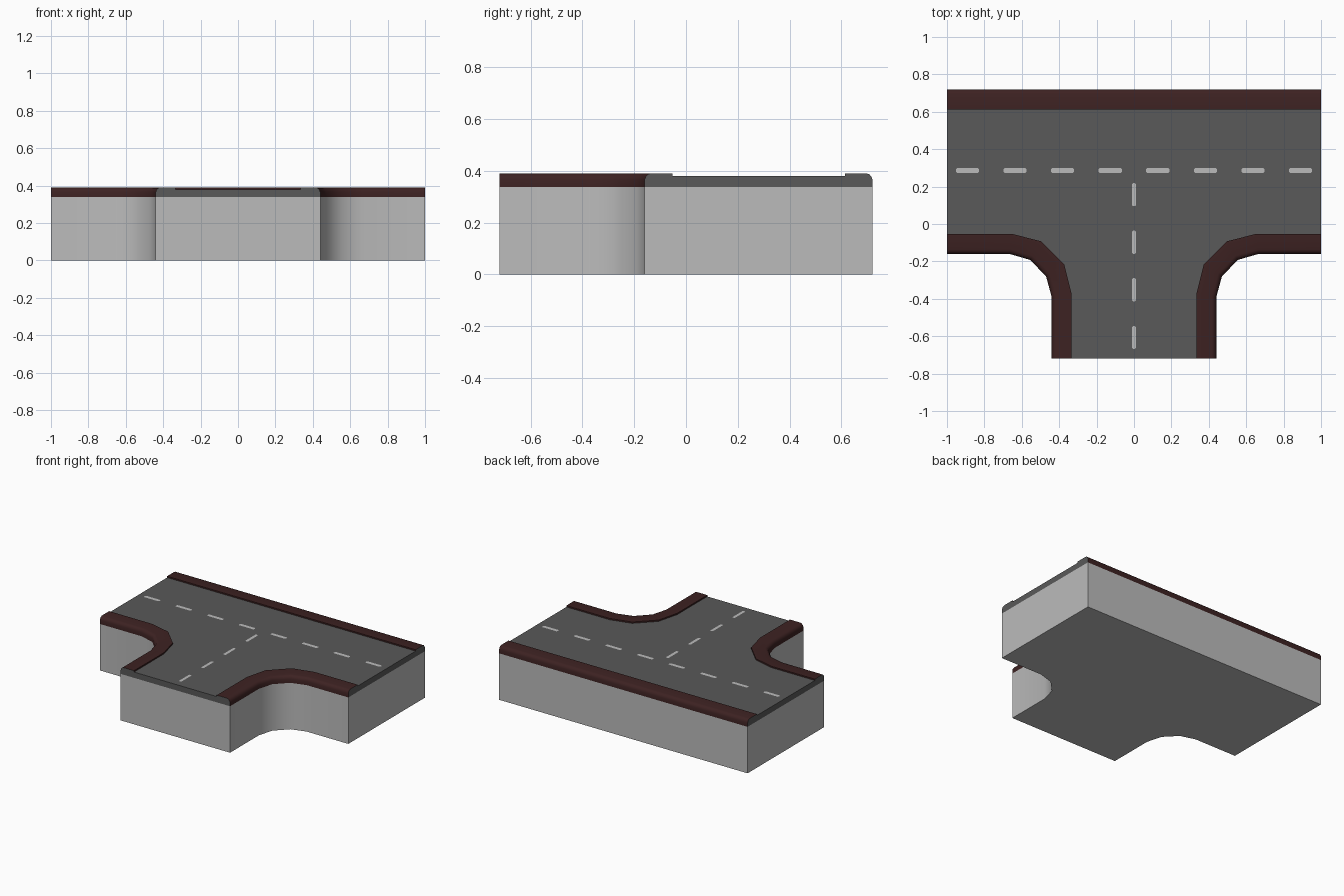
import bpy

if "Cube" in bpy.data.objects:
    bpy.data.objects.remove(bpy.data.objects["Cube"])

BASE_Z, ROAD_Z, CURB_Z = 0.338, 0.380, 0.390


def material(name, rgb):
    m = bpy.data.materials.new(name)
    m.diffuse_color = (*rgb, 1)
    m.use_nodes = True
    m.node_tree.nodes["Principled BSDF"].inputs["Base Color"].default_value = m.diffuse_color
    return m


CONCRETE = material("light concrete", (0.5, 0.5, 0.5))
ASPHALT = material("dark asphalt", (0.1, 0.1, 0.1))
BRICK = material("dark red curb", (0.047, 0.016, 0.016))
PAINT = material("road paint", (0.5, 0.5, 0.5))


def make(name, verts, faces, mats, ids=None, smooth=0):
    me = bpy.data.meshes.new(name)
    me.from_pydata(verts, [], faces)
    for m in mats:
        me.materials.append(m)
    if ids:
        me.polygons.foreach_set("material_index", ids)
    ob = bpy.data.objects.new(name, me)
    bpy.context.collection.objects.link(ob)
    if smooth:
        bpy.ops.object.select_all(action='DESELECT')
        ob.select_set(True)
        bpy.context.view_layer.objects.active = ob
        bpy.ops.object.shade_smooth_by_angle(angle=smooth)
    return ob


def flip(path):
    return [(-x, y) for x, y in reversed(path)]


# Right-hand corner lines, from the stem end to the bar end
outer = [(0.44, -0.72), (0.44, -0.39), (0.47, -0.28),
         (0.555, -0.192), (0.665, -0.16), (1, -0.16)]
inner = [(0.333, -0.72), (0.333, -0.375), (0.373, -0.217),
         (0.498, -0.092), (0.652, -0.053), (1, -0.053)]

# Concrete base: T outline extruded, open under the road
plan = outer + [(1, 0.72), (-1, 0.72)] + flip(outer)
n = len(plan)
verts = [(x, y, z) for z in (0, BASE_Z) for x, y in plan]
faces = [tuple(reversed(range(n)))]
faces += [(i, (i + 1) % n, (i + 1) % n + n, i + n) for i in range(n)]
make("concrete_base", verts, faces, [CONCRETE], smooth=0.7)

# Road: top surface plus the three cut ends
plan = inner + [(1, 0.613), (-1, 0.613)] + flip(inner)
n = len(plan)
verts = [(x, y, z) for z in (BASE_Z, ROAD_Z) for x, y in plan]
ends = [i for i in range(n)
        if plan[i][0] == plan[(i + 1) % n][0] and abs(plan[i][0]) == 1
        or plan[i][1] == plan[(i + 1) % n][1] == -0.72]
faces = [tuple(range(n, 2 * n))]
faces += [(i, (i + 1) % n, (i + 1) % n + n, i + n) for i in ends]
make("road", verts, faces, [ASPHALT])

# Curb section: (fraction from outer to inner edge, height)
section = [(0, BASE_Z), (0, 0.366), (0.04, 0.377), (0.11, 0.386), (0.22, CURB_Z),
           (1, CURB_Z), (1, ROAD_Z)]


def curb(name, out, inn):
    """Loft the section between two edge lines; cut ends show asphalt."""
    k = len(section) + 1
    verts = []
    for (ax, ay), (bx, by) in zip(out, inn):
        for t, z in section + [(1, BASE_Z)]:
            verts.append((ax + (bx - ax) * t, ay + (by - ay) * t, z))
    faces = [(s * k + j, (s + 1) * k + j, (s + 1) * k + j + 1, s * k + j + 1)
             for s in range(len(out) - 1) for j in range(k - 2)]
    ids = [0] * len(faces) + [1, 1]
    last = (len(out) - 1) * k
    faces += [tuple(range(k)), tuple(reversed(range(last, last + k)))]
    make(name, verts, faces, [BRICK, ASPHALT], ids, 0.8)


curb("right_curb", outer, inner)
curb("left_curb", flip(outer), flip(inner))
curb("back_curb", [(1, 0.72), (-1, 0.72)], [(1, 0.613), (-1, 0.613)])


# Painted dashes: thin plates with slightly clipped corners
def dash(name, cx, cy, hx, hy):
    c = 0.006
    z = ROAD_Z + 0.0015
    pts = [(hx, hy - c), (hx - c, hy), (c - hx, hy), (-hx, hy - c),
           (-hx, c - hy), (c - hx, -hy), (hx - c, -hy), (hx, c - hy)]
    make(name, [(cx + x, cy + y, z) for x, y in pts], [tuple(range(8))], [PAINT])


for i in range(8):
    dash("bar_dash", (i - 3.5) * 0.2545, 0.286, 0.062, 0.0125)
for i in range(4):
    dash("stem_dash", 0, 0.157 - i * 0.2545, 0.0105, 0.062)
